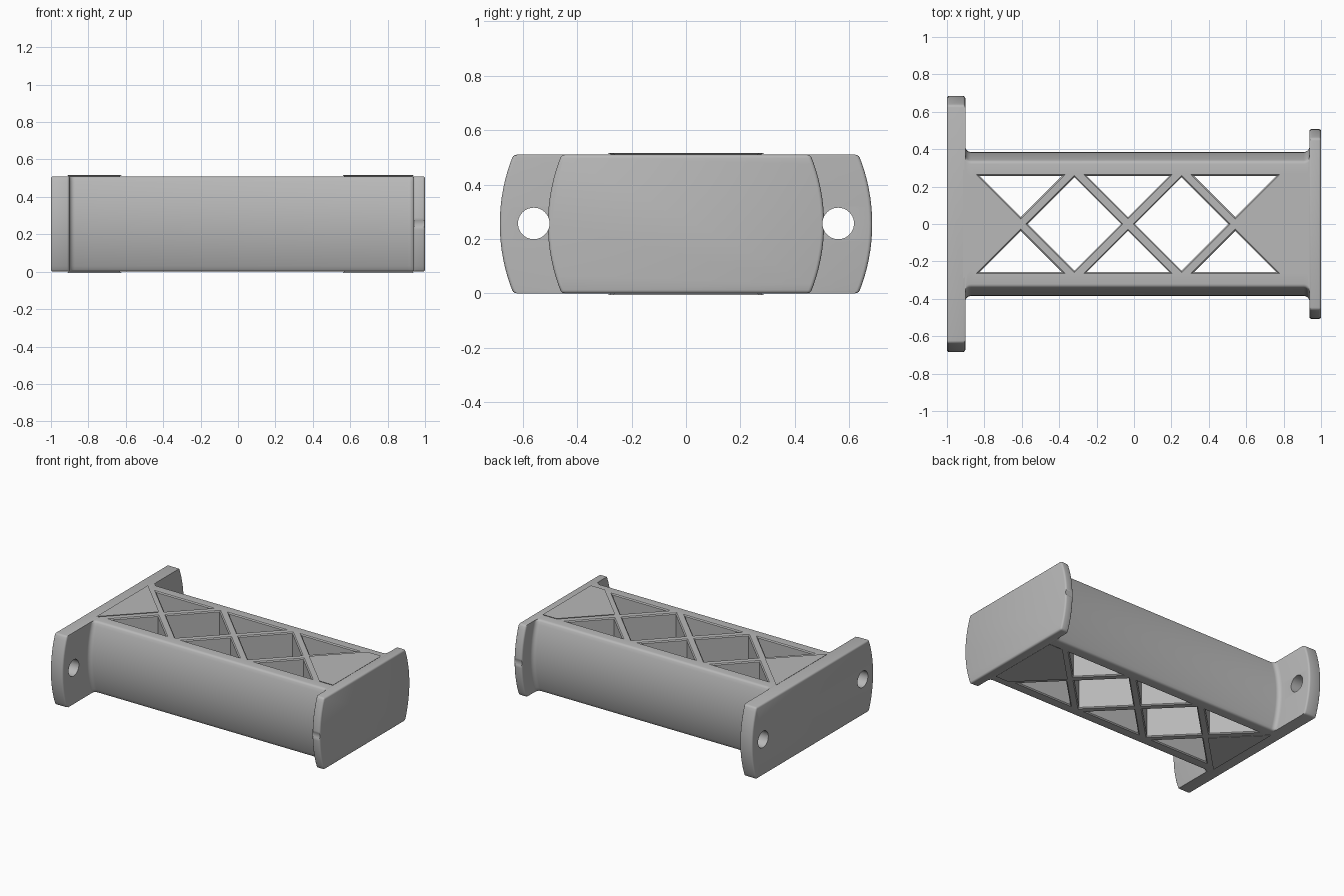
import bpy, bmesh, math
from mathutils import Vector

cube = bpy.data.objects.get("Cube")
if cube:
    bpy.data.objects.remove(cube, do_unlink=True)

HEIGHT, SAG, ARC_STEPS = 0.51, 0.05, 16
MID = HEIGHT / 2

grey = bpy.data.materials.new("light_grey")
grey.use_nodes = True
colour = (0.48, 0.48, 0.48, 1)
grey.diffuse_color = colour
grey.node_tree.nodes["Principled BSDF"].inputs["Base Color"].default_value = colour


def finish(name, bm):
    bmesh.ops.recalc_face_normals(bm, faces=bm.faces)
    mesh = bpy.data.meshes.new(name)
    bm.to_mesh(mesh)
    bm.free()
    mesh.materials.append(grey)
    obj = bpy.data.objects.new(name, mesh)
    bpy.context.collection.objects.link(obj)
    return obj


def loft(bm, sections):
    """Skin a row of closed sections and cap both ends."""
    rings = [[bm.verts.new(p) for p in s] for s in sections]
    for a, b in zip(rings, rings[1:]):
        n = len(a)
        for i in range(n):
            j = (i + 1) % n
            bm.faces.new((a[i], a[j], b[j], b[i]))
    bm.faces.new(rings[0])
    bm.faces.new(rings[-1])


def section(x, half_width):
    """Flat top and bottom, sides bowed outwards."""
    radius = (MID ** 2 + SAG ** 2) / (2 * SAG)
    reach = math.asin(MID / radius)
    side = []
    for i in range(ARC_STEPS + 1):
        a = reach * (2 * i / ARC_STEPS - 1)
        side.append((half_width - radius * (1 - math.cos(a)), MID + radius * math.sin(a)))
    return [(x, y, z) for y, z in side] + [(x, -y, z) for y, z in reversed(side)]


# Spacer body: wide flange, filleted core, narrow flange
core, fillet, steps = 0.385, 0.03, 6
inner_left, inner_right = -0.902, 0.938
left_curve = []
for i in range(steps + 1):
    a = math.pi / 2 * i / steps
    left_curve.append((fillet * (1 - math.sin(a)), core + fillet * (1 - math.cos(a))))
stations = [(-1, 0.685), (inner_left, 0.685)]
stations += [(inner_left + dx, w) for dx, w in reversed(left_curve)]
stations += [(inner_right - dx, w) for dx, w in left_curve]
stations += [(inner_right, 0.508), (1, 0.508)]
bm = bmesh.new()
loft(bm, [section(x, w) for x, w in stations])
body = finish("lattice_spacer", bm)
bevel = body.modifiers.new("rounded_edges", "BEVEL")
bevel.width = 0.012
bevel.segments = 3
bevel.limit_method = "ANGLE"
bevel.angle_limit = math.radians(40)
bevel.use_clamp_overlap = False


def grow(points, d):
    """Offset a counter-clockwise convex polygon outwards."""
    out = []
    for i, p in enumerate(points):
        e1 = (p - points[i - 1]).normalized()
        e2 = (points[(i + 1) % len(points)] - p).normalized()
        n1, n2 = Vector((e1.y, -e1.x)), Vector((e2.y, -e2.x))
        out.append(p + (n1 + n2) * d / (1 + n1.dot(n2)))
    return out


# Openings between the crossed struts
centres = (-0.605, -0.032, 0.541)
gap, rail = 0.037, 0.257
run = rail - gap
pockets = []
for c in centres:
    pockets.append([(c, gap), (c + run, rail), (c - run, rail)])
    pockets.append([(c, -gap), (c - run, -rail), (c + run, -rail)])
for c1, c2 in zip(centres, centres[1:]):
    mid = (c1 + c2) / 2
    tip = (c2 - c1) / 2 - gap
    pockets.append([(c1 + gap, 0), (mid, -tip), (c2 - gap, 0), (mid, tip)])
c = centres[0] - gap
pockets.append([(c, 0), (c - rail, rail), (c - rail, -rail)])
c = centres[-1] + gap
pockets.append([(c, 0), (c + rail, -rail), (0.925, -rail), (0.925, rail), (c + rail, rail)])

bm = bmesh.new()
rim = 0.007
levels = [(-rim, 2 * rim), (rim, 0), (HEIGHT - rim, 0), (HEIGHT + rim, 2 * rim)]
for pocket in pockets:
    outline = [Vector(p) for p in pocket]
    loft(bm, [[(p.x, p.y, z) for p in grow(outline, d)] for z, d in levels])
pocket_cutter = finish("pocket_cutter", bm)

# Bolt holes, which also graze the ends of the narrow flange
bm = bmesh.new()
for side in (-1, 1):
    ring = [(side * 0.56 + 0.058 * math.cos(a), 0.257 + 0.058 * math.sin(a))
            for a in (math.tau * i / 40 for i in range(40))]
    loft(bm, [[(x, y, z) for y, z in ring] for x in (-1.1, 1.1)])
hole_cutter = finish("hole_cutter", bm)

for cutter in (pocket_cutter, hole_cutter):
    cutter.hide_render = True
    cut = body.modifiers.new(cutter.name, "BOOLEAN")
    cut.operation = "DIFFERENCE"
    cut.solver = "EXACT"
    cut.object = cutter

# Apply the cuts, drop the cutters and shade
bpy.context.view_layer.update()
for o in bpy.context.selected_objects:
    o.select_set(False)
bpy.context.view_layer.objects.active = body
body.select_set(True)
for name in [m.name for m in body.modifiers]:
    bpy.ops.object.modifier_apply(modifier=name)
for cutter in (pocket_cutter, hole_cutter):
    bpy.data.objects.remove(cutter, do_unlink=True)
bpy.ops.object.shade_smooth_by_angle(angle=math.radians(32))
